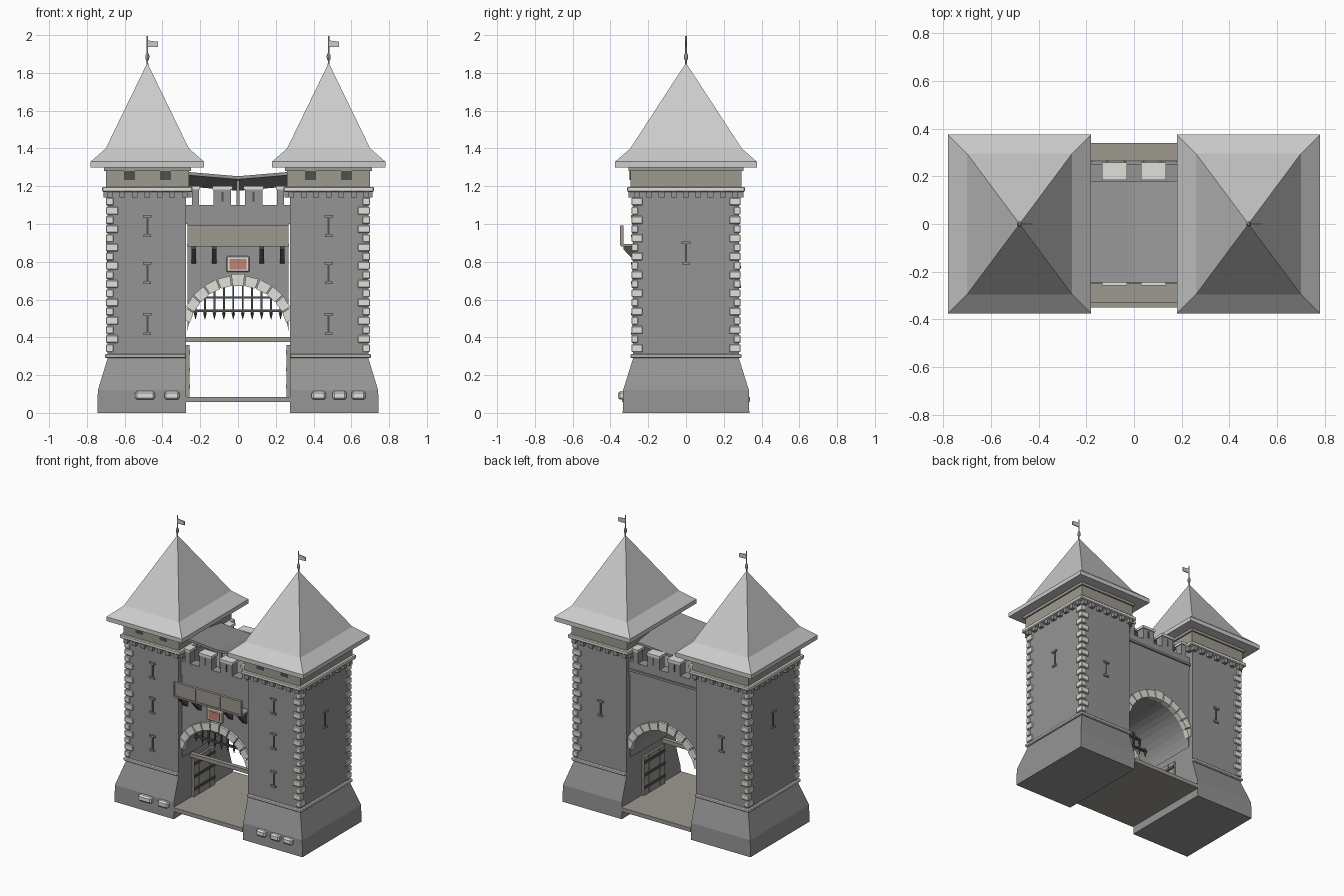
import bpy, bmesh, math
from mathutils import Matrix, Vector

if "Cube" in bpy.data.objects:
    bpy.data.objects.remove(bpy.data.objects["Cube"])


def mat(name, c):
    m = bpy.data.materials.new(name)
    m.diffuse_color = (*c, 1)
    m.use_nodes = True
    m.node_tree.nodes["Principled BSDF"].inputs["Base Color"].default_value = m.diffuse_color
    return m


STONE = mat("dark_stone", (0.30, 0.30, 0.30))
LIGHT = mat("light_stone", (0.75, 0.75, 0.70))
TIMBER = mat("timber", (0.34, 0.32, 0.28))
IRON = mat("iron", (0.08, 0.08, 0.08))
RED = mat("red_plaque", (0.55, 0.22, 0.17))


def finish(name, bm, m=None):
    bmesh.ops.recalc_face_normals(bm, faces=bm.faces)
    me = bpy.data.meshes.new(name)
    bm.to_mesh(me)
    bm.free()
    ob = bpy.data.objects.new(name, me)
    bpy.context.collection.objects.link(ob)
    if m:
        me.materials.append(m)
    return ob


def boxes(name, items, m=None, bevel=0):
    """items: (x0, x1, y0, y1, z0, z1)"""
    bm = bmesh.new()
    for x0, x1, y0, y1, z0, z1 in items:
        M = Matrix.Translation(((x0 + x1) / 2, (y0 + y1) / 2, (z0 + z1) / 2))
        S = Matrix.Diagonal((abs(x1 - x0), abs(y1 - y0), abs(z1 - z0), 1))
        bmesh.ops.create_cube(bm, size=1, matrix=M @ S)
    ob = finish(name, bm, m)
    if bevel:
        b = ob.modifiers.new("bevel", 'BEVEL')
        b.width, b.segments = bevel, 1
    return ob


def loft(name, rings, m=None):
    """rectangular rings: (z, x0, x1, half_y)"""
    bm = bmesh.new()
    prev = None
    for i, (z, x0, x1, h) in enumerate(rings):
        r = [bm.verts.new(p) for p in ((x0, -h, z), (x1, -h, z), (x1, h, z), (x0, h, z))]
        if prev:
            for k in range(4):
                bm.faces.new((prev[k], prev[(k + 1) % 4], r[(k + 1) % 4], r[k]))
        if i in (0, len(rings) - 1):
            bm.faces.new(r)
        prev = r
    return finish(name, bm, m)


def prism(bm, pts, y0, y1):
    """extrude an x-z outline along y"""
    f = bm.faces.new([bm.verts.new((x, y0, z)) for x, z in pts])
    r = bmesh.ops.extrude_face_region(bm, geom=[f])
    vs = [v for v in r['geom'] if isinstance(v, bmesh.types.BMVert)]
    bmesh.ops.translate(bm, verts=vs, vec=(0, y1 - y0, 0))


CX, HX, HY = 0.48, 0.21, 0.28
for s, side in ((-1, "left"), (1, "right")):
    c = s * CX
    inn, out = s * 0.275, s * 0.69
    # battered base, shaft and string course
    loft(side + "_tower_base", [(0, inn, s * 0.745, 0.335), (0.12, inn, s * 0.742, 0.333),
                                (0.29, inn, out, HY)], STONE)
    boxes(side + "_tower_shaft", [(inn, out, -HY, HY, 0.29, 1.2)], STONE)
    boxes(side + "_base_course", [(inn, s * 0.705, -0.295, 0.295, 0.29, 0.312)], LIGHT, 0.005)
    # alternating quoins on the outer corners
    q = []
    for i in range(17):
        z = 0.322 + i * 0.0485
        wx, wy = (0.065, 0.035) if i % 2 else (0.04, 0.06)
        for t in (-1, 1):
            q.append((out + s * 0.009 - s * wx, out + s * 0.009, t * 0.289, t * (0.289 - wy), z, z + 0.041))
    boxes(side + "_quoins", q, LIGHT, 0.004)
    # corbels and cornice
    cb = []
    for i in range(7):
        x = c - 0.198 + i * 0.066
        cb += [(x - .015, x + .015, t * 0.27, t * 0.305, 1.14, 1.172) for t in (-1, 1)]
    for i in range(9):
        y = -0.26 + i * 0.065
        cb += [(c + t * 0.2, c + t * 0.233, y - .015, y + .015, 1.14, 1.172) for t in (-1, 1)]
    boxes(side + "_corbels", cb, STONE)
    boxes(side + "_cornice", [(c - 0.24, c + 0.24, -0.312, 0.312, 1.17, 1.197)], LIGHT, 0.005)
    # timber top storey with window openings
    boxes(side + "_top_storey", [(c - 0.22, c + 0.22, -0.295, 0.295, 1.195, 1.285)], TIMBER)
    boxes(side + "_wall_plate", [(c - 0.23, c + 0.23, -0.305, 0.305, 1.28, 1.305)], TIMBER)
    boxes(side + "_top_windows", [(c + d - .029, c + d + .029, -0.298, -0.28, 1.232, 1.28)
                                  for d in (-0.095, 0.095)], IRON)
    # flared pyramid roof
    loft(side + "_roof", [(1.30, c - .30, c + .30, .375), (1.33, c - .30, c + .30, .375),
                          (1.40, c - .22, c + .22, .295), (1.847, c - .003, c + .003, .004)])
    # finial and flag
    bm = bmesh.new()
    bmesh.ops.create_cone(bm, cap_ends=True, segments=8, radius1=.005, radius2=.004, depth=.17,
                          matrix=Matrix.Translation((c, 0, 1.91)))
    bmesh.ops.create_uvsphere(bm, u_segments=8, v_segments=6, radius=.011,
                              matrix=Matrix.Translation((c, 0, 1.885)) @ Matrix.Diagonal((1, 1, 2, 1)))
    finish(side + "_finial", bm)
    bm = bmesh.new()
    prism(bm, [(c, 1.972), (c + .056, 1.965), (c + .056, 1.938), (c, 1.938)], -.003, .003)
    finish(side + "_flag", bm)
    # arrow slits: three in front, one behind, one on the outer side
    sl, cap = [], []
    for y, zs in ((-HY, (.42, .69, .94)), (HY, (.67,))):
        for z in zs:
            sl.append((c - .005, c + .005, y - .004, y + .004, z, z + .1))
            cap += [(c - w, c + w, y - .01, y + .01, z + k, z + k + .013)
                    for k, w in ((-.008, .02), (.095, .023))]
    sl.append((out - .004, out + .004, -.005, .005, .79, .905))
    cap += [(out - .01, out + .01, -w, w, z, z + .013) for z, w in ((.785, .02), (.895, .023))]
    boxes(side + "_arrow_slits", sl, IRON)
    boxes(side + "_slit_stones", cap, STONE)
    # open door leaf with planks
    boxes(side + "_door_leaf", [(s * .274, s * .258, -.13 + i * .06, -.073 + i * .06, .085, .36)
                                for i in range(4)], TIMBER)
    boxes(side + "_door_straps", [(s * .262, s * .253, -.13, .107, z, z + .02) for z in (.13, .22, .31)], IRON)

# loose bossed stones on the bases
boxes("base_bosses", [(a, b, -0.36, -0.32, .07, .115) for a, b in
                      ((-.545, -.44), (-.39, -.31), (.39, .465), (.5, .575), (.6, .675))], LIGHT, 0.01)

# gate wall with arched passage
R, ZC = 0.268, 0.41
arc = [(R * math.cos(a), ZC + R * math.sin(a)) for a in (math.pi * i / 20 for i in range(21))]
bm = bmesh.new()
for (xa, za), (xb, zb) in zip(arc, arc[1:]):
    prism(bm, [(xa, za), (xb, zb), (xb, 1.02), (xa, 1.02)], -.25, .25)
bmesh.ops.remove_doubles(bm, verts=bm.verts, dist=1e-4)
d = {}
for f in bm.faces:
    d.setdefault(tuple(round(v, 4) for v in f.calc_center_median()), []).append(f)
bmesh.ops.delete(bm, geom=[f for l in d.values() if len(l) > 1 for f in l], context='FACES')
finish("gate_wall", bm, STONE)
boxes("threshold", [(-.275, .275, -.34, .34, .057, .085)], TIMBER)

# voussoirs front and back, larger keystone
bm = bmesh.new()
n = 13
for t in (-1, 1):
    for i in range(n):
        a0, a1 = math.pi * (i + .05) / n, math.pi * (i + .95) / n
        ro = R + (.06 if i == n // 2 else .05)
        if R * abs(math.cos((a0 + a1) / 2)) > .262:
            continue
        pts = [(min(.275, max(-.275, r * math.cos(a))), ZC + r * math.sin(a))
               for r, a in ((R - .004, a0), (ro, a0), (ro, a1), (R - .004, a1))]
        prism(bm, pts, t * .23, t * .266)
finish("arch_stones", bm, LIGHT)

# parapets, string courses and merlons with slits
boxes("parapets", [(-.275, .275, t * .18, t * .25, 1.0, 1.1) for t in (-1, 1)], STONE)
boxes("string_courses", [(-.275, .275, t * .24, t * .262, 1.035, 1.05) for t in (1,)], STONE)
spans = ((-.25, -.20), (-.135, -.03), (.03, .135), (.20, .25))
boxes("merlons", [(a + .006, b - .006, t * .19, t * .25, 1.1, 1.185) for a, b in spans for t in (-1, 1)], STONE)
boxes("merlon_caps", [(a, b, t * .185, t * .257, 1.182, 1.2) for a, b in spans for t in (-1, 1)], LIGHT)
boxes("merlon_slits", [(x - .005, x + .005, t * .245, t * .253, 1.12, 1.17)
                       for x in (-.0825, .0825) for t in (-1, 1)], IRON)

# sagging walkway roof, lifted at the front, with posts and battens
bm = bmesh.new()
prism(bm, [(-.26, 1.275), (0, 1.253), (.26, 1.275), (.26, 1.258), (0, 1.236), (-.26, 1.258)], -.245, .18)
for v in bm.verts:
    if v.co.y > 0:
        v.co.z -= .06
finish("walkway_roof", bm, STONE)
boxes("roof_posts", [(-.008, .008, y, y + .016, 1.0, z) for y, z in ((-.2, 1.24), (.15, 1.19))], TIMBER)

# balcony: floor, framed panels and brackets
boxes("balcony_floor", [(-.27, .27, -.345, -.25, .88, .895)], TIMBER)
boxes("balcony_panels", [(-.265, .265, -.345, -.333, .89, .985)], TIMBER)
boxes("balcony_frame", [(x - .005, x + .005, -.35, -.33, .885, .99) for x in (-.263, -.095, .098, .263)] +
      [(-.268, .268, -.35, -.33, z, z + .01) for z in (.885, .982)], TIMBER)
bm = bmesh.new()
for x in (-.235, -.125, .125, .235):
    prof = [(-.25, .79), (-.27, .80), (-.33, .865), (-.33, .88), (-.25, .88)]
    f = bm.faces.new([bm.verts.new((x - .012, y, z)) for y, z in prof])
    r = bmesh.ops.extrude_face_region(bm, geom=[f])
    bmesh.ops.translate(bm, verts=[v for v in r['geom'] if isinstance(v, bmesh.types.BMVert)], vec=(.024, 0, 0))
finish("balcony_brackets", bm, IRON)

# blank plaque over the keystone
boxes("plaque_frame", [(-.062, .062, -.268, -.245, .745, .83)], LIGHT, .006)
boxes("plaque", [(-.045, .045, -.272, -.25, .76, .815)], RED)

# portcullis with spikes and the door lintel beam
bars = []
bm = bmesh.new()
for i in range(10):
    x = -.225 + i * .05
    bars.append((x - .005, x + .005, -.157, -.147, .525, ZC + math.sqrt(R * R - x * x) + .01))
    bmesh.ops.create_cone(bm, cap_ends=True, segments=4, radius1=.001, radius2=.01, depth=.035,
                          matrix=Matrix.Translation((x, -.152, .513)))
finish("portcullis_spikes", bm, IRON)
for z in (.535, .605):
    w = math.sqrt(R * R - (z - ZC) ** 2)
    bars.append((-w, w, -.16, -.144, z, z + .012))
boxes("portcullis_bars", bars, IRON)
boxes("lintel_beam", [(-.275, .275, -.15, -.12, .375, .402)], TIMBER)
